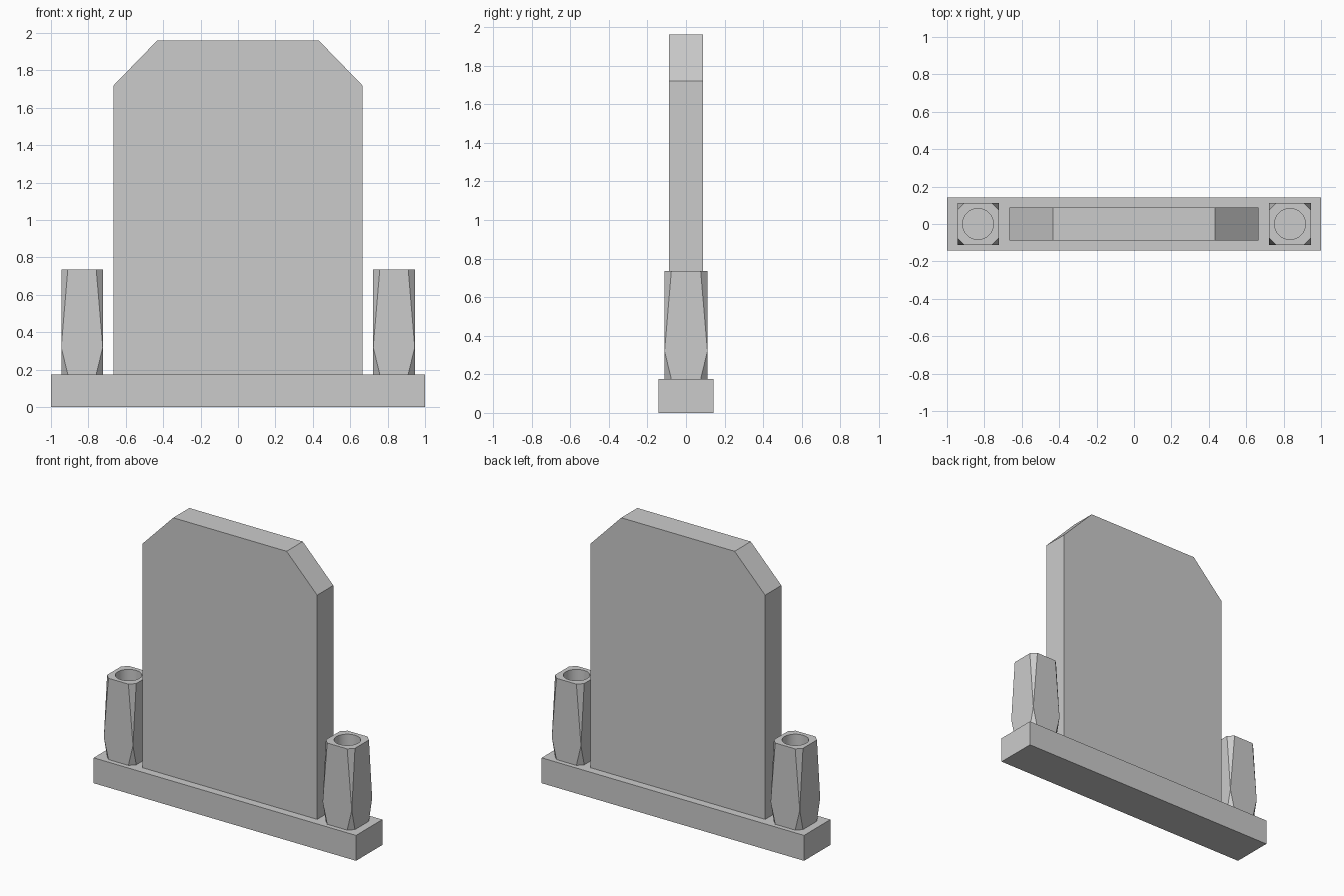
import bpy, bmesh
from mathutils import Vector

if "Cube" in bpy.data.objects:
    bpy.data.objects.remove(bpy.data.objects["Cube"])

BASE_TOP = 0.175


def add_object(name, bm):
    mesh = bpy.data.meshes.new(name)
    bmesh.ops.recalc_face_normals(bm, faces=bm.faces)
    bm.to_mesh(mesh)
    bm.free()
    obj = bpy.data.objects.new(name, mesh)
    bpy.context.collection.objects.link(obj)
    return obj


def extruded_profile(name, points, half_depth):
    """Extrude an x-z outline along y."""
    bm = bmesh.new()
    face = bm.faces.new([bm.verts.new((x, -half_depth, z)) for x, z in points])
    new = bmesh.ops.extrude_face_region(bm, geom=[face])["geom"]
    verts = [v for v in new if isinstance(v, bmesh.types.BMVert)]
    bmesh.ops.translate(bm, verts=verts, vec=(0, 2 * half_depth, 0))
    return add_object(name, bm)


def vase(name, cx):
    half, cut, z_top, z_mid = 0.111, 0.035, 0.735, 0.32
    # Square body whose corner chamfers pinch to a point at z_mid
    bm = bmesh.new()
    for sx in (-1, 1):
        for sy in (-1, 1):
            bm.verts.new((cx + sx * half, sy * half, z_mid))
            for z in (BASE_TOP, z_top):
                bm.verts.new((cx + sx * (half - cut), sy * half, z))
                bm.verts.new((cx + sx * half, sy * (half - cut), z))
    bmesh.ops.convex_hull(bm, input=bm.verts)
    bmesh.ops.dissolve_limit(bm, angle_limit=0.01, verts=bm.verts, edges=bm.edges)
    body = add_object(name, bm)

    # Round flower hole
    floor, above = 0.30, 0.80
    bpy.ops.mesh.primitive_cylinder_add(vertices=32, radius=0.083, depth=above - floor,
                                        location=(cx, 0, (above + floor) / 2))
    cutter = bpy.context.object
    cutter.name = "hole_cutter"
    cutter.hide_render = True
    mod = body.modifiers.new("hole", "BOOLEAN")
    mod.operation = "DIFFERENCE"
    mod.solver = "EXACT"
    mod.object = cutter
    bpy.ops.object.select_all(action="DESELECT")
    body.select_set(True)
    bpy.context.view_layer.objects.active = body
    bpy.ops.object.modifier_apply(modifier=mod.name)
    bpy.data.objects.remove(cutter)
    bpy.ops.object.shade_smooth_by_angle(angle=0.35)


# Plinth
extruded_profile("plinth", [(-1, 0), (1, 0), (1, BASE_TOP), (-1, BASE_TOP)], 0.143)

# Upright slab with clipped shoulders
right_side = [(0.665, BASE_TOP), (0.665, 1.72), (0.432, 1.96)]
left_side = [(-x, z) for x, z in reversed(right_side)]
extruded_profile("headstone", right_side + left_side, 0.088)

# Flower vases on both ends
for side, label in ((-1, "left"), (1, "right")):
    vase("vase_" + label, side * 0.834)
